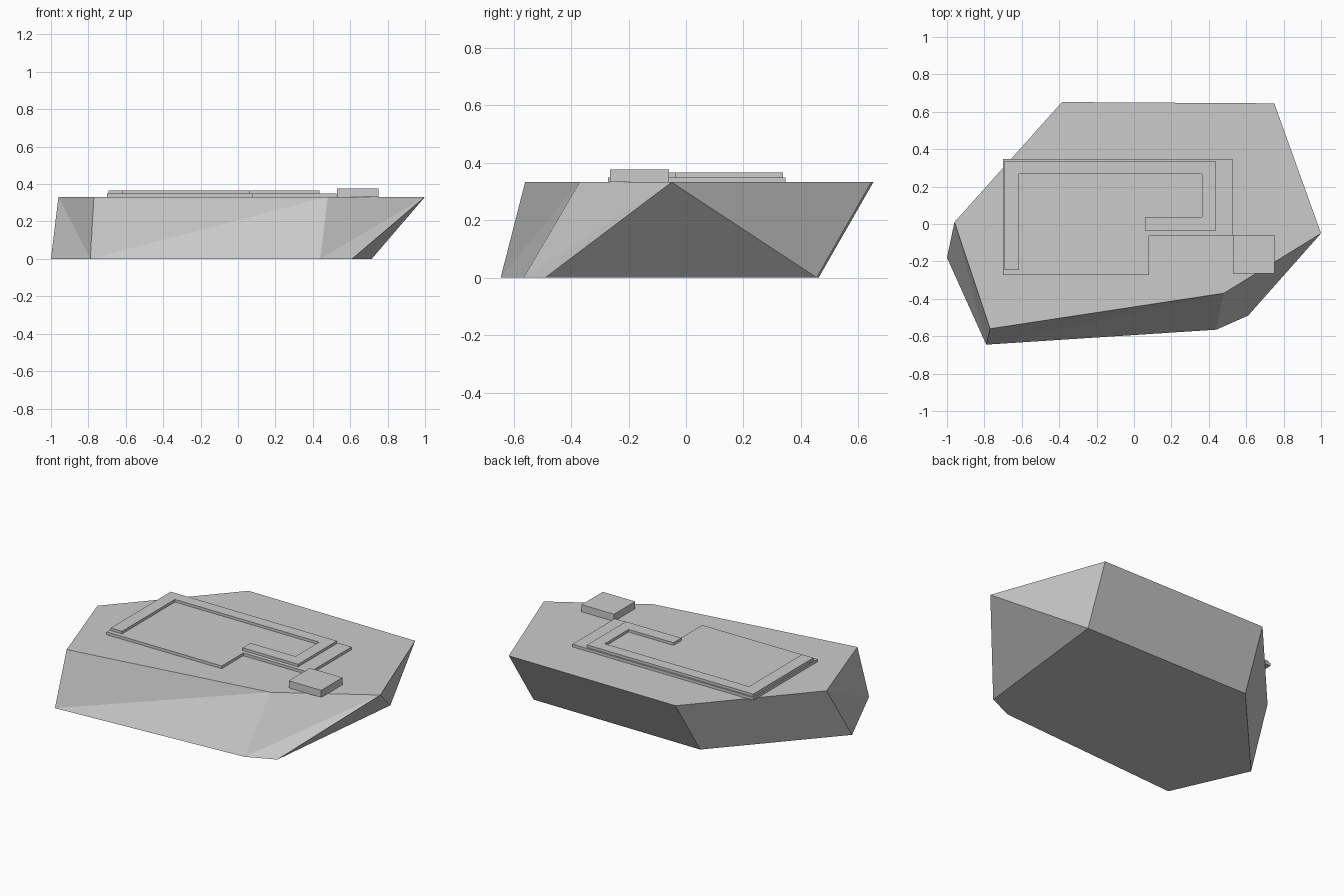
import bpy, bmesh

if "Cube" in bpy.data.objects:
    bpy.data.objects.remove(bpy.data.objects["Cube"])

grey = bpy.data.materials.new("concrete grey")
grey.diffuse_color = (0.6, 0.6, 0.6, 1)
grey.use_nodes = True
grey.node_tree.nodes["Principled BSDF"].inputs["Base Color"].default_value = grey.diffuse_color


def finish(name, bm):
    bmesh.ops.recalc_face_normals(bm, faces=bm.faces)
    mesh = bpy.data.meshes.new(name)
    bm.to_mesh(mesh)
    bm.free()
    mesh.materials.append(grey)
    obj = bpy.data.objects.new(name, mesh)
    bpy.context.collection.objects.link(obj)
    return obj


def plate(name, outline, z0, z1):
    """Extrude a flat outline from z0 up to z1."""
    bm = bmesh.new()
    face = bm.faces.new([bm.verts.new((x, y, z0)) for x, y in outline])
    up = bmesh.ops.extrude_face_region(bm, geom=[face], use_keep_orig=True)
    for v in up["geom"]:
        if isinstance(v, bmesh.types.BMVert):
            v.co.z = z1
    return finish(name, bm)


# Rock slab: two matching outlines joined by slanted, partly folded sides
TOP = 0.332
upper = [(-0.96, 0.01), (-0.77, -0.56), (0.48, -0.37),
         (1.0, -0.05), (0.75, 0.645), (-0.385, 0.652)]
lower = [(-1.0, -0.18), (-0.79, -0.645), (0.44, -0.565),
         (0.61, -0.49), (0.715, 0.455), (-0.42, 0.462)]
# diagonal fold of each side: "/" runs lower-to-next-upper, "\" the other way
folds = ["\\", "/", "/", "\\", "", ""]

bm = bmesh.new()
u = [bm.verts.new((x, y, TOP)) for x, y in upper]
l = [bm.verts.new((x, y, 0)) for x, y in lower]
bm.faces.new(u)
bm.faces.new(l[::-1])
for i, fold in enumerate(folds):
    j = (i + 1) % len(folds)
    if fold == "/":
        bm.faces.new((l[i], l[j], u[j]))
        bm.faces.new((l[i], u[j], u[i]))
    elif fold == "\\":
        bm.faces.new((l[i], l[j], u[i]))
        bm.faces.new((l[j], u[j], u[i]))
    else:
        bm.faces.new((l[i], l[j], u[j], u[i]))
finish("rock_slab", bm)

# L-shaped floor plate
plate("floor_plate", [(-0.70, 0.347), (-0.70, -0.272), (0.08, -0.272),
                      (0.08, -0.063), (0.527, -0.063), (0.527, 0.347)], TOP, 0.349)

# Hooked raised strip on the floor
plate("raised_strip", [(-0.692, 0.337), (-0.692, -0.245), (-0.615, -0.245),
                       (-0.615, 0.267), (0.363, 0.267), (0.363, 0.038),
                       (0.058, 0.038), (0.058, -0.038), (0.435, -0.038),
                       (0.435, 0.337)], 0.349, 0.365)

# Small block overhanging the corner
plate("corner_block", [(0.53, -0.265), (0.75, -0.265),
                       (0.75, -0.06), (0.53, -0.06)], TOP, 0.376)
